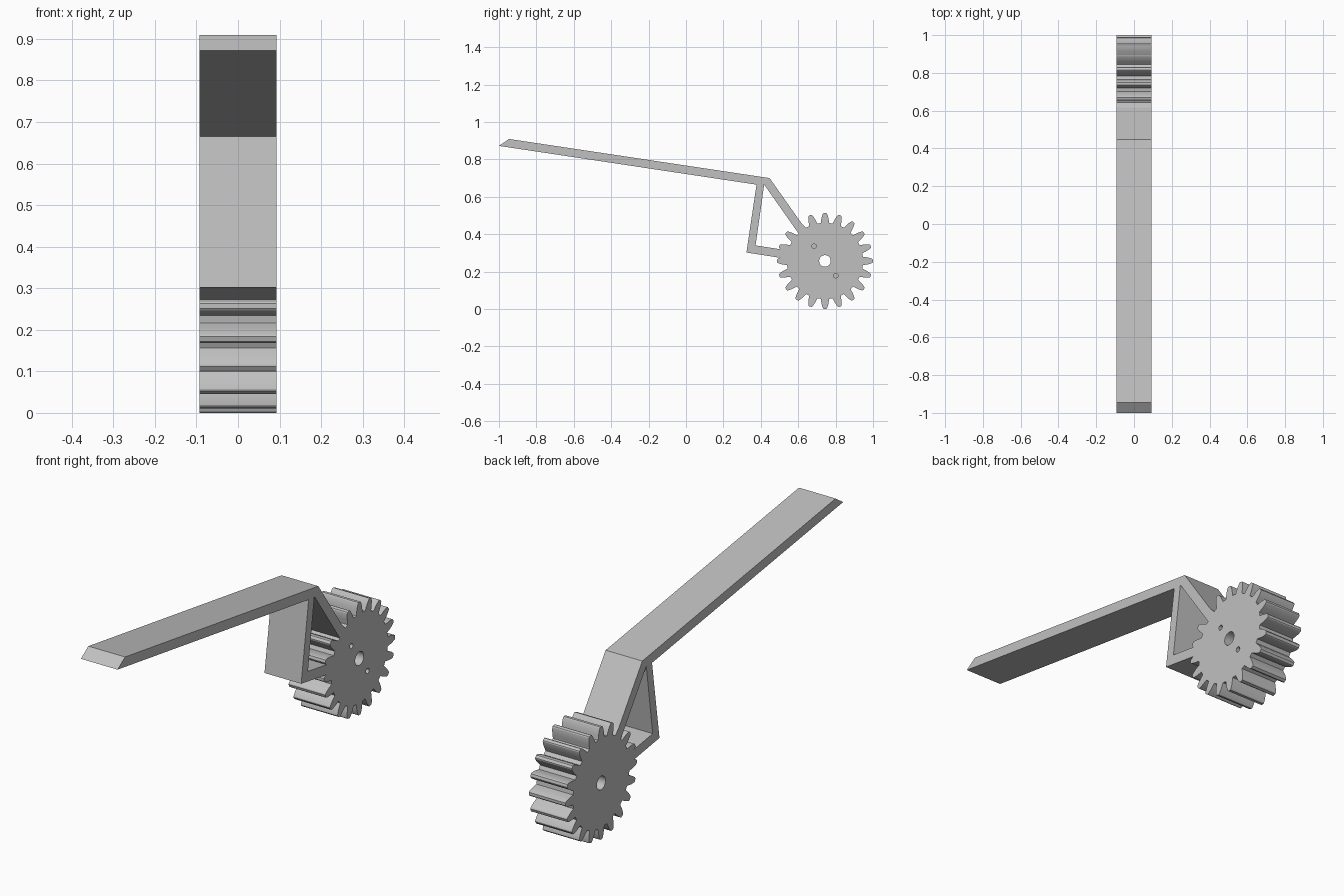
import bpy, bmesh
from math import sin, cos, radians, tau

HALF = 0.0925                      # half width of every part
HUB_Y, HUB_Z = 0.743, 0.257        # gear centre
TEETH = 20

cube = bpy.data.objects.get("Cube")
if cube:
    bpy.data.objects.remove(cube, do_unlink=True)

grey = bpy.data.materials.new("plain grey")
grey.use_nodes = True
colour = (0.53, 0.53, 0.53, 1)
grey.diffuse_color = colour
grey.node_tree.nodes["Principled BSDF"].inputs["Base Color"].default_value = colour


def prism(name, outline, x0=-HALF, x1=HALF):
    """Extrude a (y, z) outline along x."""
    bm = bmesh.new()
    face = bm.faces.new([bm.verts.new((x0, y, z)) for y, z in outline])
    new = bmesh.ops.extrude_face_region(bm, geom=[face])["geom"]
    moved = [v for v in new if isinstance(v, bmesh.types.BMVert)]
    bmesh.ops.translate(bm, verts=moved, vec=(x1 - x0, 0, 0))
    bmesh.ops.recalc_face_normals(bm, faces=bm.faces)
    mesh = bpy.data.meshes.new(name)
    bm.to_mesh(mesh)
    bm.free()
    mesh.materials.append(grey)
    obj = bpy.data.objects.new(name, mesh)
    bpy.context.collection.objects.link(obj)
    return obj


def circle(y, z, r, n):
    return [(y + r * cos(tau * i / n), z + r * sin(tau * i / n)) for i in range(n)]


# Lever arm with its bent rear strut, front strut and lower link
prism("lever_arm", [
    (-1, 0.872), (-0.946, 0.909), (0.447, 0.70),      # top of arm
    (0.66, 0.398), (0.62, 0.378), (0.418, 0.665),     # rear strut
    (0.372, 0.34), (0.56, 0.311), (0.56, 0.265),      # lower link
    (0.323, 0.302), (0.377, 0.665),                   # front strut
])

# Gear outline: one tooth flank (radius, half angle in degrees), mirrored and repeated
flank = [(0.204, 6.4), (0.212, 5.7), (0.224, 5.0), (0.236, 4.1),
         (0.247, 3.1), (0.254, 2.3), (0.257, 1.4)]
tooth = [(r, -a) for r, a in flank] + [(r, a) for r, a in reversed(flank)]
outline = []
for i in range(TEETH):
    for r, a in tooth:
        t = radians(a) + tau * i / TEETH
        outline.append((HUB_Y + r * cos(t), HUB_Z + r * sin(t)))
gear = prism("gear", outline)

# Axle bore right through, and two blind pin holes on one face
cutters = [prism("axle_bore_cutter", circle(HUB_Y, HUB_Z, 0.031, 32), -0.2, 0.2)]
for side in (-1, 1):
    hole = circle(HUB_Y + side * 0.058, HUB_Z - side * 0.079, 0.012, 16)
    cutters.append(prism("pin_hole_cutter", hole, 0, 0.2))

bpy.context.view_layer.objects.active = gear
for cutter in cutters:
    cutter.hide_render = True
    mod = gear.modifiers.new("hole", "BOOLEAN")
    mod.operation = "DIFFERENCE"
    mod.solver = "EXACT"
    mod.object = cutter
    bpy.ops.object.modifier_apply(modifier=mod.name)
for cutter in cutters:
    bpy.data.objects.remove(cutter, do_unlink=True)

bpy.ops.object.select_all(action="DESELECT")
gear.select_set(True)
bpy.ops.object.shade_smooth_by_angle(angle=radians(25))
